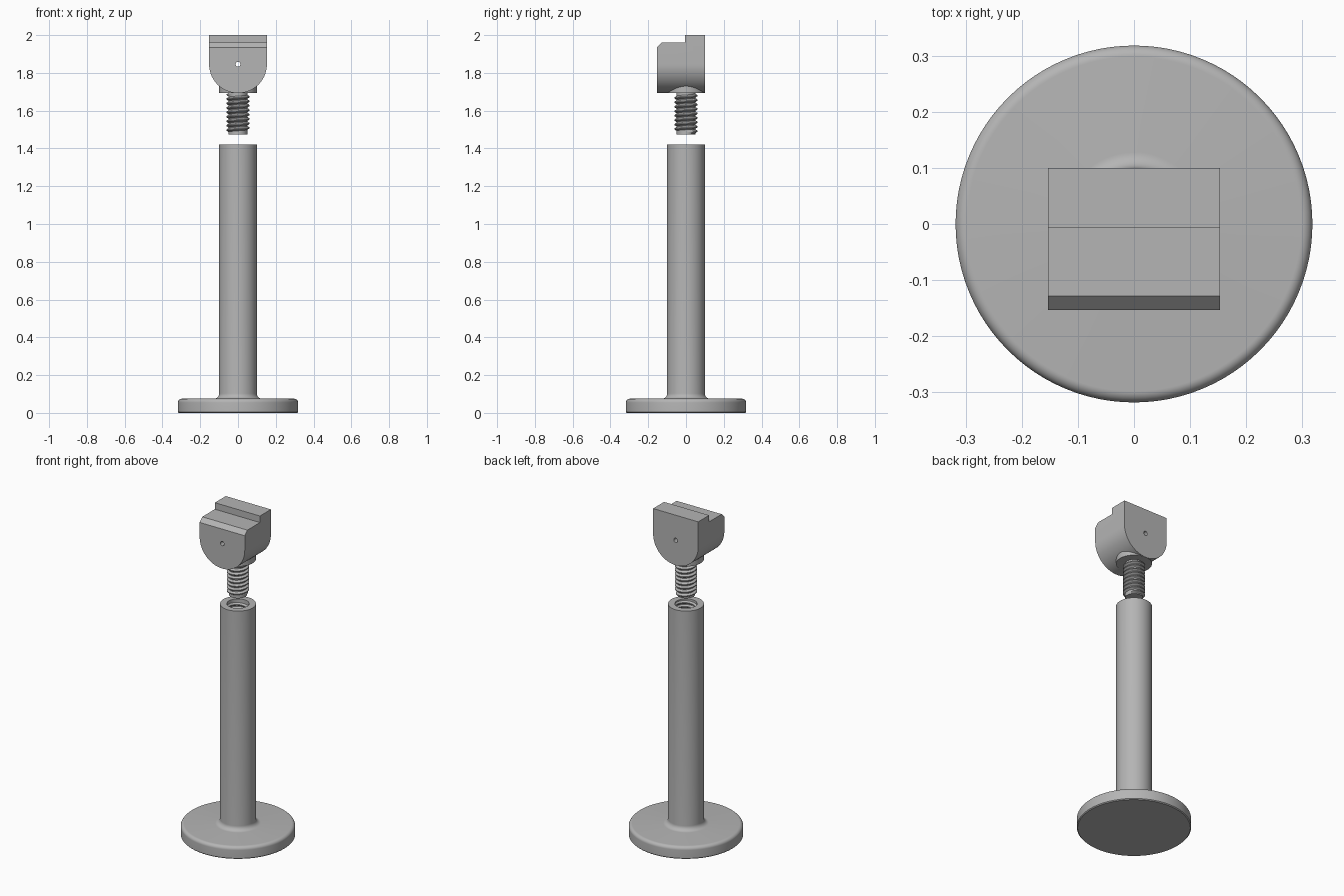
import bpy, bmesh, math
from math import sin, cos, pi, tau

if "Cube" in bpy.data.objects:
    bpy.data.objects.remove(bpy.data.objects["Cube"], do_unlink=True)

GREY = (0.46, 0.46, 0.46, 1)
metal = bpy.data.materials.new("grey_metal")
metal.use_nodes = True
metal.diffuse_color = GREY
metal.node_tree.nodes["Principled BSDF"].inputs["Base Color"].default_value = GREY


def finish(name, bm, angle=35):
    """Turn a bmesh into a named, shaded object."""
    bmesh.ops.recalc_face_normals(bm, faces=bm.faces)
    mesh = bpy.data.meshes.new(name)
    bm.to_mesh(mesh)
    bm.free()
    mesh.materials.append(metal)
    obj = bpy.data.objects.new(name, mesh)
    bpy.context.collection.objects.link(obj)
    shade(obj, angle)
    return obj


def shade(obj, angle=35):
    bpy.ops.object.select_all(action="DESELECT")
    obj.select_set(True)
    bpy.context.view_layer.objects.active = obj
    bpy.ops.object.shade_smooth_by_angle(angle=math.radians(angle))


def lathe(name, profile, segments=96):
    """Spin an (r, z) profile about z; r = 0 ends close into a cap."""
    bm = bmesh.new()
    verts = [bm.verts.new((r, 0, z)) for r, z in profile]
    edges = [bm.edges.new(pair) for pair in zip(verts, verts[1:])]
    bmesh.ops.spin(bm, geom=verts + edges, cent=(0, 0, 0), axis=(0, 0, 1),
                   angle=tau, steps=segments, use_merge=True)
    bmesh.ops.remove_doubles(bm, verts=bm.verts, dist=1e-5)
    return finish(name, bm)


def prism(name, points, to_start, depth):
    """Extrude a flat outline along a depth vector."""
    bm = bmesh.new()
    face = bm.faces.new([bm.verts.new(to_start(a, b)) for a, b in points])
    moved = bmesh.ops.extrude_face_region(bm, geom=[face])["geom"]
    bmesh.ops.translate(bm, vec=depth,
                        verts=[g for g in moved if isinstance(g, bmesh.types.BMVert)])
    return finish(name, bm)


def thread(name, root, crest, z0, z1, pitch=0.0235, steps=40):
    """Helical ridge from root radius to crest radius."""
    bm = bmesh.new()
    half, tip = pitch * 0.45, pitch * 0.1
    count = int((z1 - z0 - 2 * half) / pitch * steps)
    rings = []
    for i in range(count + 1):
        a = tau * i / steps
        z = z0 + half + pitch * i / steps
        fade = min(1, i / 8, (count - i) / 8)
        r = root + (crest - root) * max(fade, 0.05)
        section = ((root, -half), (r, -tip), (r, tip), (root, half))
        rings.append([bm.verts.new((q * cos(a), q * sin(a), z + dz))
                      for q, dz in section])
    for p, q in zip(rings, rings[1:]):
        for k in range(4):
            n = (k + 1) % 4
            bm.faces.new((p[k], p[n], q[n], q[k]))
    bm.faces.new(rings[0])
    bm.faces.new(rings[-1])
    return finish(name, bm)


def boolean(obj, tool, operation):
    mod = obj.modifiers.new(operation.lower(), "BOOLEAN")
    mod.object, mod.operation, mod.solver = tool, operation, "EXACT"
    bpy.context.view_layer.objects.active = obj
    bpy.ops.object.modifier_apply(modifier=mod.name)
    bpy.data.objects.remove(tool, do_unlink=True)


def arc(cx, cz, radius, start, end, n=8):
    angles = [start + (end - start) * i / n for i in range(n + 1)]
    return [(cx + radius * cos(a), cz + radius * sin(a)) for a in angles]


# Round foot and hollow post, one turned piece
BORE, POST, TOP = 0.062, 0.1, 1.42
lathe("base_and_post",
      [(0, 0), (0.313, 0), (0.318, 0.005)]
      + arc(0.298, 0.055, 0.02, 0, pi / 2)
      + arc(0.128, 0.103, 0.028, -pi / 2, -pi)
      + [(POST, TOP), (BORE, TOP), (BORE, 1.1), (0, 1.1)])
thread("socket_thread", BORE + 0.001, 0.052, 1.11, TOP - 0.002)

# Screw under the head
lathe("screw_core", [(0, 1.475), (0.05, 1.475), (0.05, 1.71), (0, 1.71)], 64)
thread("screw_thread", 0.049, 0.062, 1.475, 1.70)

# Head: round-bottomed block with stepped top
W, FRONT, BACK, AXIS = 0.153, -0.153, 0.1, 1.846
head = prism("head", [(W, 2.0)] + [(-W, 2.0)] + arc(0, AXIS, W, pi, tau, 48),
             lambda x, z: (x, FRONT, z), (0, BACK - FRONT, 0))
step = prism("step_cutter",
             [(-0.006, 2.1), (-0.006, 1.96), (-0.128, 1.96),
              (FRONT, 1.935), (-0.2, 1.888), (-0.2, 2.1)],
             lambda y, z: (-0.3, y, z), (0.6, 0, 0))
boolean(head, step, "DIFFERENCE")

# Pin hole through the head
pin = prism("pin_cutter", arc(0, AXIS, 0.013, 0, tau * 23 / 24, 23),
            lambda x, z: (x, -0.3, z), (0, 0.6, 0))
boolean(head, pin, "DIFFERENCE")

# Collar between head and screw
collar = lathe("collar", [(0, 1.6935), (0.0995, 1.6935), (0.0995, 1.78), (0, 1.78)])
boolean(head, collar, "UNION")
shade(head, 30)
